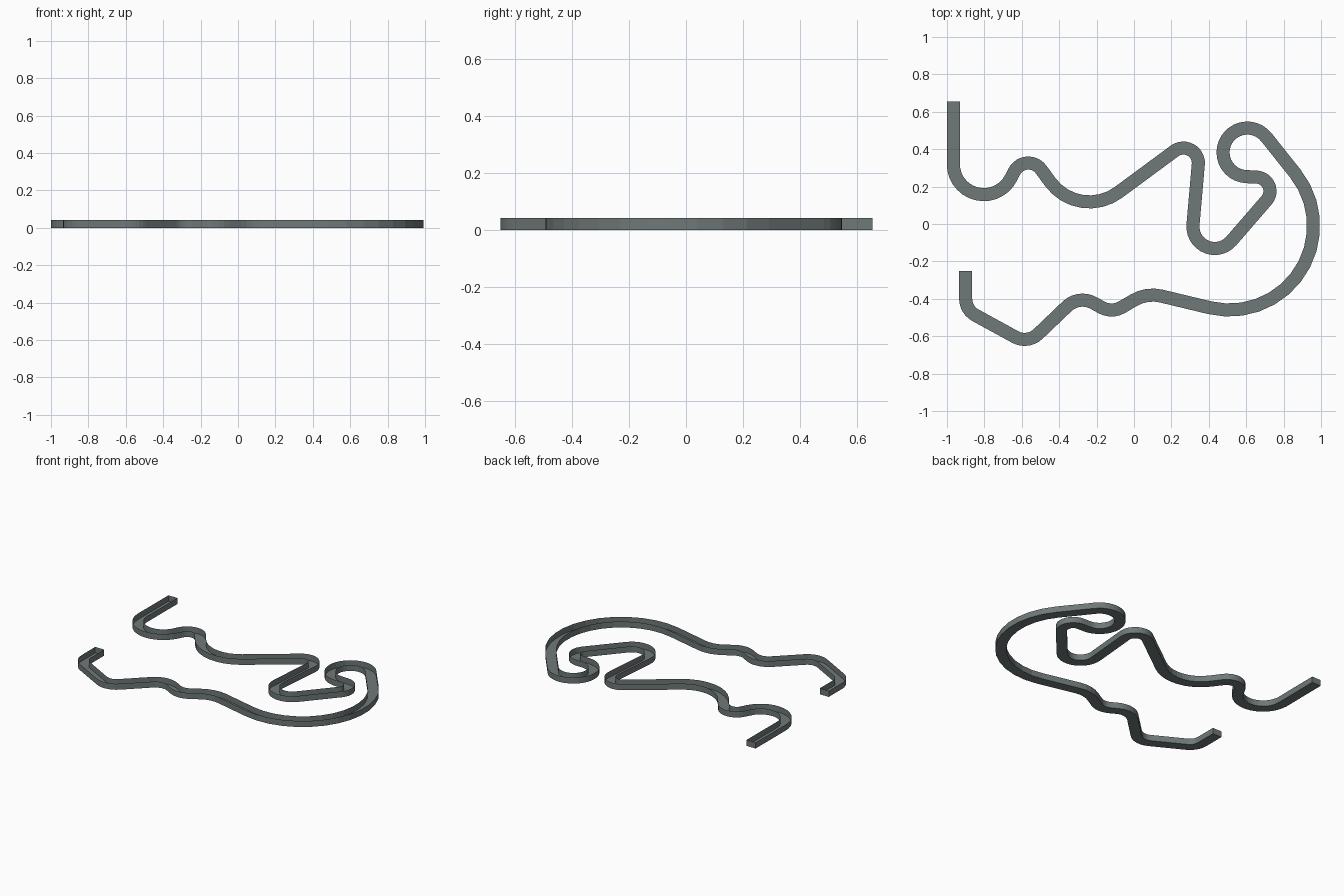
import bpy, bmesh, math
from mathutils import Vector

if "Cube" in bpy.data.objects:
    bpy.data.objects.remove(bpy.data.objects["Cube"])

HALF_WIDTH = 0.035
HEIGHT = 0.042
STEP = math.radians(11)

# Centre line as a belt around circles: x, y, radius, turn (1 = left, -1 = right)
BENDS = [
    (-0.964, 0.655, 0, 1),          # upper open end
    (-0.803, 0.32, 0.163, 1),
    (-0.565, 0.241, 0.085, -1),
    (-0.238, 0.378, 0.26, 1),
    (0.264, 0.326, 0.08, -1),
    (0.432, -0.014, 0.117, 1),
    (0.652, 0.176, 0.075, 1),
    (0.606, 0.383, 0.13, -1),
    (0.51, -0.01, 0.45, -1),        # big sweeping curve
    (0.10, -0.58, 0.20, 1),
    (-0.12, -0.35, 0.11, -1),
    (-0.275, -0.527, 0.12, 1),
    (-0.585, -0.512, 0.105, -1),
    (-0.80, -0.40, 0.10, -1),
    (-0.90, -0.25, 0, 1),           # lower open end
]


def tangent_heading(a, b):
    """Heading of the straight that leaves bend a and joins bend b."""
    dx, dy = b[0] - a[0], b[1] - a[1]
    h = b[3] * b[2] - a[3] * a[2]
    run = math.sqrt(max(dx * dx + dy * dy - h * h, 0))
    return math.atan2(dy, dx) - math.atan2(h, run)


def left_of(heading):
    return Vector((-math.sin(heading), math.cos(heading), 0))


def centre_line():
    """Points and headings along all the bends."""
    heads = [tangent_heading(a, b) for a, b in zip(BENDS, BENDS[1:])]
    path = [(Vector((*BENDS[0][:2], 0)), heads[0])]
    for (x, y, r, turn), h_in, h_out in zip(BENDS[1:-1], heads, heads[1:]):
        sweep = ((h_out - h_in) * turn) % math.tau
        n = max(1, round(sweep / STEP))
        for i in range(n + 1):
            h = h_in + turn * sweep * i / n
            path.append((Vector((x, y, 0)) - left_of(h) * turn * r, h))
    path.append((Vector((*BENDS[-1][:2], 0)), heads[-1]))
    return path


# Open-topped channel: thin floor, two side walls and closed ends
bm = bmesh.new()
up = Vector((0, 0, HEIGHT))
rings = []
for p, h in centre_line():
    side = left_of(h) * HALF_WIDTH
    rings.append([bm.verts.new(v) for v in
                  (p + side + up, p + side, p - side, p - side + up)])
for a, b in zip(rings, rings[1:]):
    for i in range(3):
        bm.faces.new((a[i], a[i + 1], b[i + 1], b[i]))
bm.faces.new(rings[0][::-1])
bm.faces.new(rings[-1])

mesh = bpy.data.meshes.new("track_channel")
bm.to_mesh(mesh)
bm.free()
mat = bpy.data.materials.new("slate grey")
mat.diffuse_color = (0.16, 0.19, 0.188, 1)
mat.use_nodes = True
mat.node_tree.nodes["Principled BSDF"].inputs["Base Color"].default_value = mat.diffuse_color
mesh.materials.append(mat)
bpy.context.collection.objects.link(bpy.data.objects.new("track_channel", mesh))
